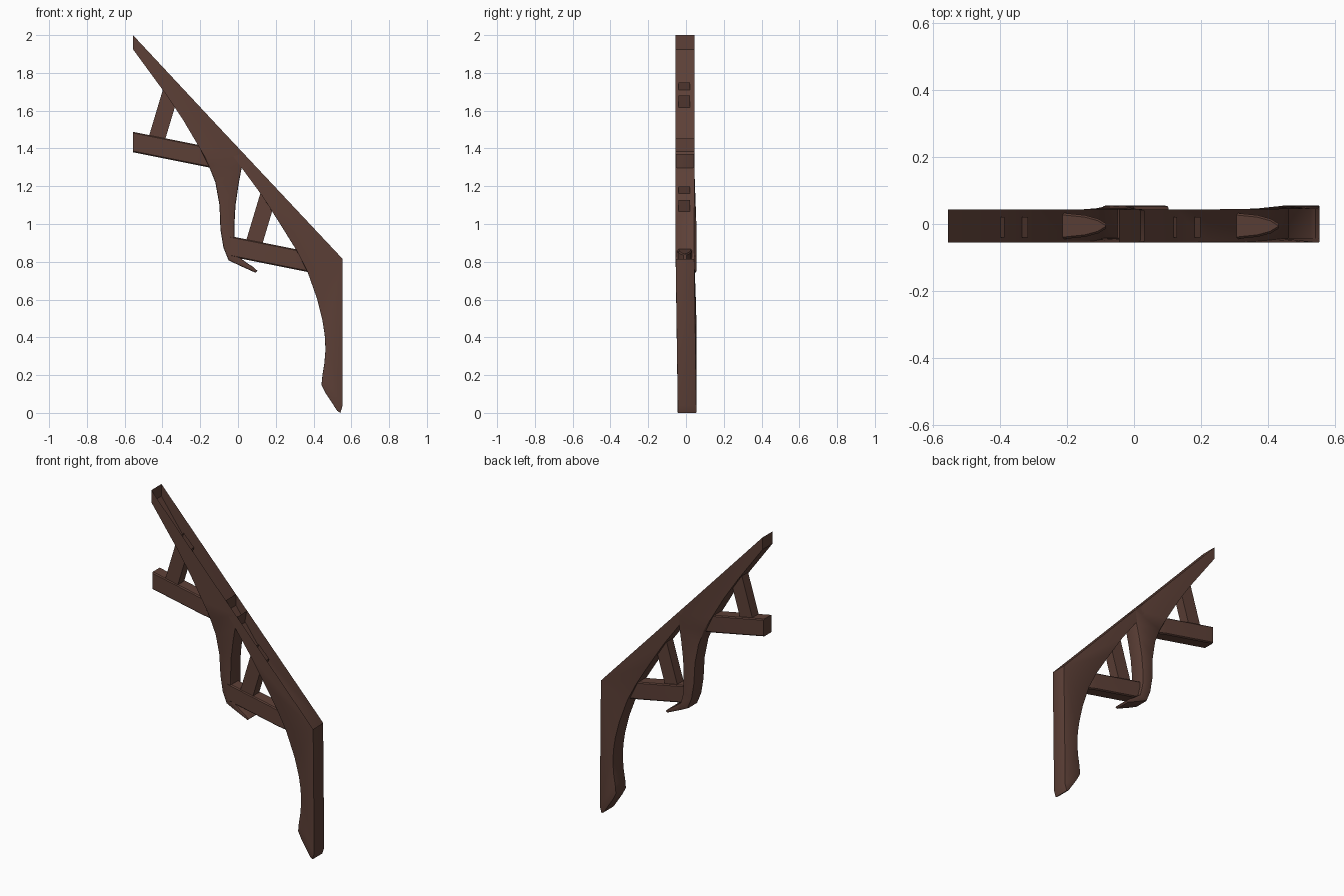
import bpy, bmesh
from mathutils import Vector

if "Cube" in bpy.data.objects:
    bpy.data.objects.remove(bpy.data.objects["Cube"])

wood = bpy.data.materials.new("dark_brown_wood")
wood.diffuse_color = (0.109, 0.051, 0.038, 1)
wood.use_nodes = True
wood.node_tree.nodes["Principled BSDF"].inputs["Base Color"].default_value = wood.diffuse_color


def finish(bm, name):
    bmesh.ops.triangulate(bm, faces=[f for f in bm.faces if len(f.verts) > 4])
    me = bpy.data.meshes.new(name)
    bm.to_mesh(me)
    bm.free()
    me.materials.append(wood)
    ob = bpy.data.objects.new(name, me)
    bpy.context.collection.objects.link(ob)
    bpy.context.view_layer.objects.active = ob
    ob.select_set(True)
    bpy.ops.object.shade_smooth_by_angle(angle=0.6)
    ob.select_set(False)


def prism(outline, y0, y1, open_edge=None):
    """Extrude an x-z outline along y; open_edge leaves one side wall out."""
    bm = bmesh.new()
    rings = [[bm.verts.new((x, y, z)) for x, z in outline] for y in (y0, y1)]
    n = len(outline)
    bm.faces.new(rings[0])
    bm.faces.new(rings[1])
    for i in range(n):
        if i != open_edge:
            j = (i + 1) % n
            bm.faces.new((rings[0][i], rings[0][j], rings[1][j], rings[1][i]))
    bmesh.ops.recalc_face_normals(bm, faces=bm.faces)
    return bm


def rafter(name, outline, z_bend):
    """Hollow rafter and leg, open along the roof slope, soft rims."""
    bm = prism(outline, -0.055, 0.044, open_edge=len(outline) - 1)
    rims = [e for e in bm.edges if not e.is_boundary
            and abs(e.verts[0].co.y - e.verts[1].co.y) < 1e-5
            and min(v.co.z for v in e.verts) < z_bend + 0.1]
    bmesh.ops.bevel(bm, geom=rims, offset=0.007, segments=2, profile=0.5,
                    affect='EDGES', clamp_overlap=True)
    # leg sits slightly further back than the rafter
    for v in bm.verts:
        v.co.y += 0.011 * min(1, max(0, (z_bend - v.co.z) / 0.3))
    finish(bm, name)


def tie_beam(name, x, z):
    """Sloping beam whose buried end is rounded to a nose in plan."""
    bm = bmesh.new()
    yc, hw = -0.006, 0.039
    stations = [(0, 1), (0.345, 1), (0.41, 0.83), (0.45, 0.55), (0.472, 0.2)]
    rings = []
    for dx, w in stations:
        ring = []
        for sy, top in ((-1, 0), (1, 0), (1, 1), (-1, 1)):
            zz = z - 0.2 * dx + (0.108 if top else 0)
            ring.append(bm.verts.new((x + dx, yc + sy * hw * w, zz)))
        rings.append(ring)
    bm.faces.new(rings[0])
    bm.faces.new(rings[-1])
    for a, b in zip(rings, rings[1:]):
        for i in range(4):
            j = (i + 1) % 4
            bm.faces.new((a[i], a[j], b[j], b[i]))
    bmesh.ops.recalc_face_normals(bm, faces=bm.faces)
    long_edges = [e for e in bm.edges
                  if max(v.co.x for v in e.verts) - min(v.co.x for v in e.verts) > 0.01]
    bmesh.ops.bevel(bm, geom=long_edges, offset=0.006, segments=1,
                    affect='EDGES', clamp_overlap=True)
    finish(bm, name)


def strut(name, x, z):
    """Slanted strut, open where it enters the hollow rafter."""
    pts = [(0.17, 0.37), (0.08, 0.07), (0.165, 0.05), (0.24, 0.3)]
    finish(prism([(x + a, z + b) for a, b in pts], -0.04, 0.021, open_edge=3), name)


# Upper rafter with its curling leg
upper = [(-0.556, 2.0), (-0.556, 1.925), (-0.384, 1.69), (-0.29, 1.55),
         (-0.204, 1.404), (-0.156, 1.31), (-0.12, 1.22), (-0.098, 1.10),
         (-0.093, 0.97), (-0.077, 0.874), (-0.05, 0.808), (0.008, 0.78),
         (0.093, 0.742), (0.103, 0.752), (0.077, 0.775), (0.045, 0.795),
         (0.0, 0.83), (-0.018, 0.9), (-0.019, 0.996), (-0.013, 1.10),
         (0.003, 1.21), (0.018, 1.29), (0.032, 1.37)]
# Lower rafter with its straight-backed leg
lower = [(-0.045, 1.453), (-0.045, 1.385), (0.124, 1.155), (0.22, 1.005),
         (0.31, 0.86), (0.368, 0.747), (0.42, 0.6), (0.447, 0.49),
         (0.459, 0.413), (0.463, 0.334), (0.457, 0.26), (0.447, 0.2),
         (0.442, 0.148), (0.463, 0.106), (0.526, 0.01), (0.542, 0.0),
         (0.554, 0.04), (0.554, 0.815)]
rafter("upper_rafter_leg", upper, 1.3)
rafter("lower_rafter_leg", lower, 0.82)

# Tie beam and strut of each step
for step, x, z in (("upper", -0.556, 1.38), ("lower", -0.041, 0.828)):
    tie_beam(step + "_tie_beam", x, z)
    strut(step + "_strut", x, z)
